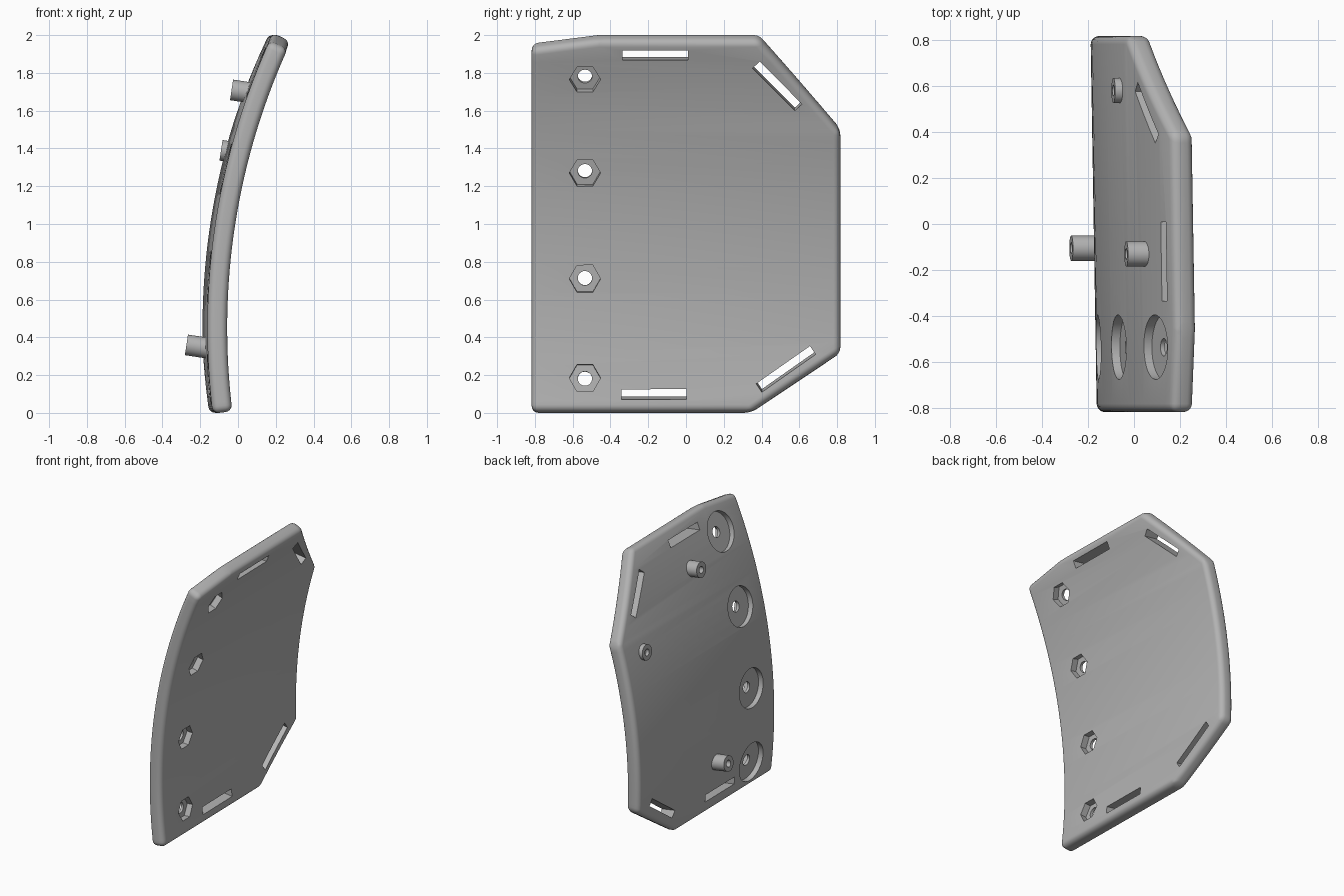
import bpy, bmesh, math
from mathutils import Matrix, Vector

if "Cube" in bpy.data.objects:
    bpy.data.objects.remove(bpy.data.objects["Cube"], do_unlink=True)

THICK = 0.105
R_OUT = 3.675
R_IN = R_OUT - THICK
AXIS_X, AXIS_Z = 3.513, 0.45      # centre of the bend
TILT = 0.15                       # shared lean of slots and bosses

grey = bpy.data.materials.new("plain grey")
grey.use_nodes = True
grey.diffuse_color = (0.45, 0.45, 0.45, 1)
grey.node_tree.nodes["Principled BSDF"].inputs["Base Color"].default_value = (0.45, 0.45, 0.45, 1)


def make(name, bm):
    bmesh.ops.recalc_face_normals(bm, faces=bm.faces[:])
    mesh = bpy.data.meshes.new(name)
    bm.to_mesh(mesh)
    bm.free()
    mesh.materials.append(grey)
    obj = bpy.data.objects.new(name, mesh)
    bpy.context.scene.collection.objects.link(obj)
    return obj


def axis_x(y):
    return AXIS_X - 0.0165 * (y + 0.8)


def inner_point(y, z):
    return Vector((axis_x(y) - math.sqrt(R_IN ** 2 - (z - AXIS_Z) ** 2), y, z))


def frame(point, angle):
    """Local z leaves the convex side, local y stays along y."""
    return Matrix.Translation(point) @ Matrix.Rotation(angle - math.pi / 2, 4, 'Y')


def smooth(obj, degrees=30):
    bpy.ops.object.select_all(action='DESELECT')
    obj.select_set(True)
    bpy.context.view_layer.objects.active = obj
    bpy.ops.object.shade_smooth_by_angle(angle=math.radians(degrees))


# Plate: rounded flat outline, sliced and then bent
outline = [(-0.817, -0.004), (-0.817, 1.967), (-0.46, 2.013), (0.388, 2.013),
           (0.817, 1.515), (0.817, 0.315), (0.345, -0.004)]
bm = bmesh.new()
verts = [bm.verts.new((0, y, R_OUT * math.asin((z - AXIS_Z) / R_OUT))) for y, z in outline]
face = bm.faces.new(verts)
side = bmesh.ops.extrude_face_region(bm, geom=[face])["geom"]
for v in side:
    if isinstance(v, bmesh.types.BMVert):
        v.co.x += THICK
bmesh.ops.recalc_face_normals(bm, faces=bm.faces[:])
bmesh.ops.bevel(bm, geom=bm.edges[:], offset=0.036, segments=5, profile=0.5, affect='EDGES')
for i in range(30):
    bmesh.ops.bisect_plane(bm, geom=bm.verts[:] + bm.edges[:] + bm.faces[:],
                           plane_co=(0, 0, -0.4 + i * 0.065), plane_no=(0, 0, 1))
for v in bm.verts:
    d, y, s = v.co
    r, a = R_OUT - d, s / R_OUT
    v.co = (axis_x(y) - r * math.cos(a), y, AXIS_Z + r * math.sin(a))
plate = make("curved_plate", bm)

cutters = []


def cut_cylinder(name, matrix, sides, radius, low, high):
    bm = bmesh.new()
    bmesh.ops.create_cone(bm, cap_ends=True, segments=sides, radius1=radius, radius2=radius,
                          depth=high - low,
                          matrix=matrix @ Matrix.Translation((0, 0, (low + high) / 2)))
    cutters.append(make(name, bm))


# Nut pockets, bolt holes and round counterbores
for z in (0.185, 0.71, 1.27, 1.765):
    m = frame(inner_point(-0.535, z), math.asin((z - AXIS_Z) / R_IN))
    cut_cylinder("nut_pocket_cutter", m, 6, 0.083, -0.06, 0.045)
    cut_cylinder("counterbore_cutter", m, 48, 0.14, THICK - 0.04, 0.2)
    cut_cylinder("bolt_hole_cutter", m, 32, 0.038, -0.06, 0.2)

# Strap slots
for y, z, length, angle in ((-0.163, 1.893, 0.345, 0), (-0.17, 0.098, 0.345, 0),
                            (0.483, 1.73, 0.325, -46.5), (0.529, 0.232, 0.345, 34.4)):
    m = frame(inner_point(y, z), TILT) @ Matrix.Rotation(-math.radians(angle), 4, 'Z')
    bm = bmesh.new()
    bmesh.ops.create_cube(bm, size=1, matrix=m @ Matrix.Diagonal((0.053, length, 0.6, 1)))
    cutters.append(make("strap_slot_cutter", bm))

for c in cutters:
    c.hide_render = True
    mod = plate.modifiers.new(c.name, 'BOOLEAN')
    mod.operation = 'DIFFERENCE'
    mod.solver = 'EXACT'
    mod.object = c
bpy.context.view_layer.update()
result = bpy.data.meshes.new_from_object(plate.evaluated_get(bpy.context.evaluated_depsgraph_get()))
plate.modifiers.clear()
plate.data = result
for c in cutters:
    bpy.data.objects.remove(c, do_unlink=True)
smooth(plate)

# Hollow screw bosses on the convex side
for name, x, y, z, length in (("lower_boss", -0.273, -0.105, 0.36, 0.14),
                              ("upper_boss", -0.034, -0.13, 1.71, 0.13),
                              ("rear_boss", -0.09, 0.58, 1.39, 0.07)):
    floor = -length + 0.02
    profile = [(0, floor), (0.024, floor), (0.024, 0), (0.055, 0), (0.055, -length), (0, -length)]
    bm = bmesh.new()
    pts = [bm.verts.new((r, 0, h)) for r, h in profile]
    edges = [bm.edges.new(p) for p in zip(pts, pts[1:])]
    bmesh.ops.spin(bm, geom=pts + edges, cent=(0, 0, 0), axis=(0, 0, 1),
                   angle=math.tau, steps=32)
    bmesh.ops.remove_doubles(bm, verts=bm.verts[:], dist=0.0001)
    bm.transform(frame(Vector((x, y, z)), TILT))
    smooth(make(name, bm))
